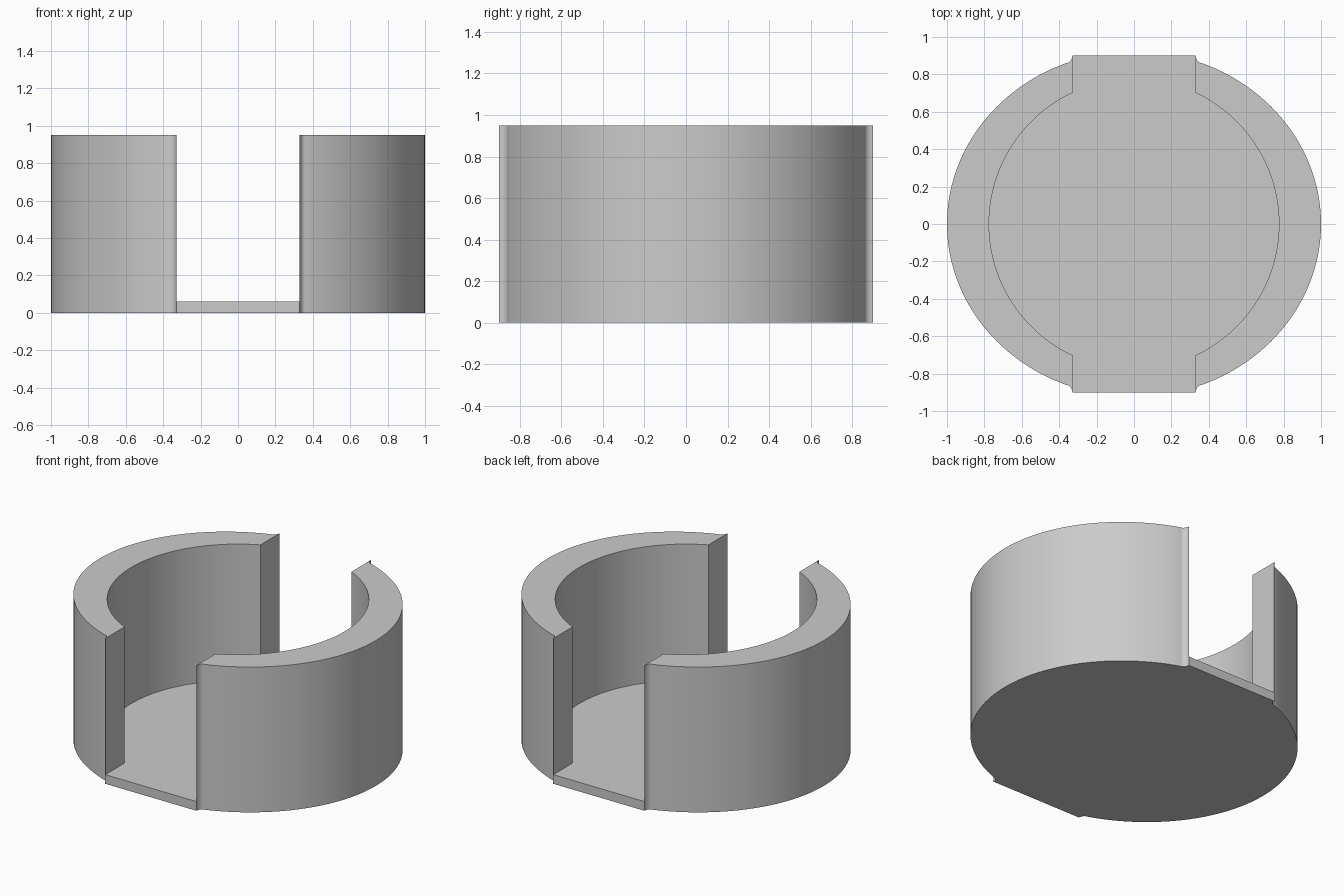
import bpy, bmesh, math

if "Cube" in bpy.data.objects:
    bpy.data.objects.remove(bpy.data.objects["Cube"])

HEIGHT, FLOOR = 0.95, 0.06
SLOT, LIP = 0.33, 0.9          # half width of the opening, half depth of the lip
BORE, DEPTH = 0.775, 0.923     # inner radius, half depth of the oval wall

grey = bpy.data.materials.new("plain grey")
grey.use_nodes = True
grey.diffuse_color = (0.6, 0.6, 0.6, 1)
grey.node_tree.nodes["Principled BSDF"].inputs["Base Color"].default_value = (0.6, 0.6, 0.6, 1)


def prism(name, outline, z0, z1):
    """Extrude a closed outline from z0 up to z1."""
    bm = bmesh.new()
    base = bm.faces.new([bm.verts.new((x, y, z0)) for x, y in outline])
    up = bmesh.ops.extrude_face_region(bm, geom=[base])["geom"]
    bmesh.ops.translate(bm, vec=(0, 0, z1 - z0),
                        verts=[v for v in up if isinstance(v, bmesh.types.BMVert)])
    bmesh.ops.recalc_face_normals(bm, faces=bm.faces)
    mesh = bpy.data.meshes.new(name)
    bm.to_mesh(mesh)
    bm.free()
    mesh.materials.append(grey)
    obj = bpy.data.objects.new(name, mesh)
    bpy.context.collection.objects.link(obj)
    return obj


# Quarter of the outside: oval wall, then a small concave flare to the lip
x_end = SLOT + 0.035
t_end = math.acos(x_end)
quarter = [(math.cos(t_end * i / 32), DEPTH * math.sin(t_end * i / 32)) for i in range(33)]
y_end = quarter[-1][1]
for i in range(1, 7):
    a = math.pi / 2 * i / 6
    quarter.append((x_end - (x_end - SLOT) * math.sin(a),
                    y_end + (LIP - y_end) * (1 - math.cos(a))))

# Mirror the quarter into the whole outline
half = quarter + [(-x, y) for x, y in reversed(quarter)]
outline = half + [(x, -y) for x, y in reversed(half[1:-1])]
holder = prism("split_cup_holder", outline, 0, HEIGHT)

# Cutters for the round bore and the opening through front and back
circle = [(BORE * math.cos(math.tau * i / 128), BORE * math.sin(math.tau * i / 128))
          for i in range(128)]
w = SLOT - 0.001
slot = [(-w, -2), (w, -2), (w, 2), (-w, 2)]
for name, shape in (("bore_cutter", circle), ("slot_cutter", slot)):
    cutter = prism(name, shape, FLOOR, HEIGHT + 0.2)
    cutter.hide_render = True
    cutter.hide_set(True)
    mod = holder.modifiers.new(name, 'BOOLEAN')
    mod.operation = 'DIFFERENCE'
    mod.solver = 'EXACT'
    mod.object = cutter

# Apply the cuts, drop the helpers and smooth the curved walls
bpy.context.view_layer.objects.active = holder
holder.select_set(True)
for mod in list(holder.modifiers):
    cutter = mod.object
    bpy.ops.object.modifier_apply(modifier=mod.name)
    bpy.data.objects.remove(cutter)
bpy.ops.object.shade_smooth_by_angle(angle=math.radians(30))
